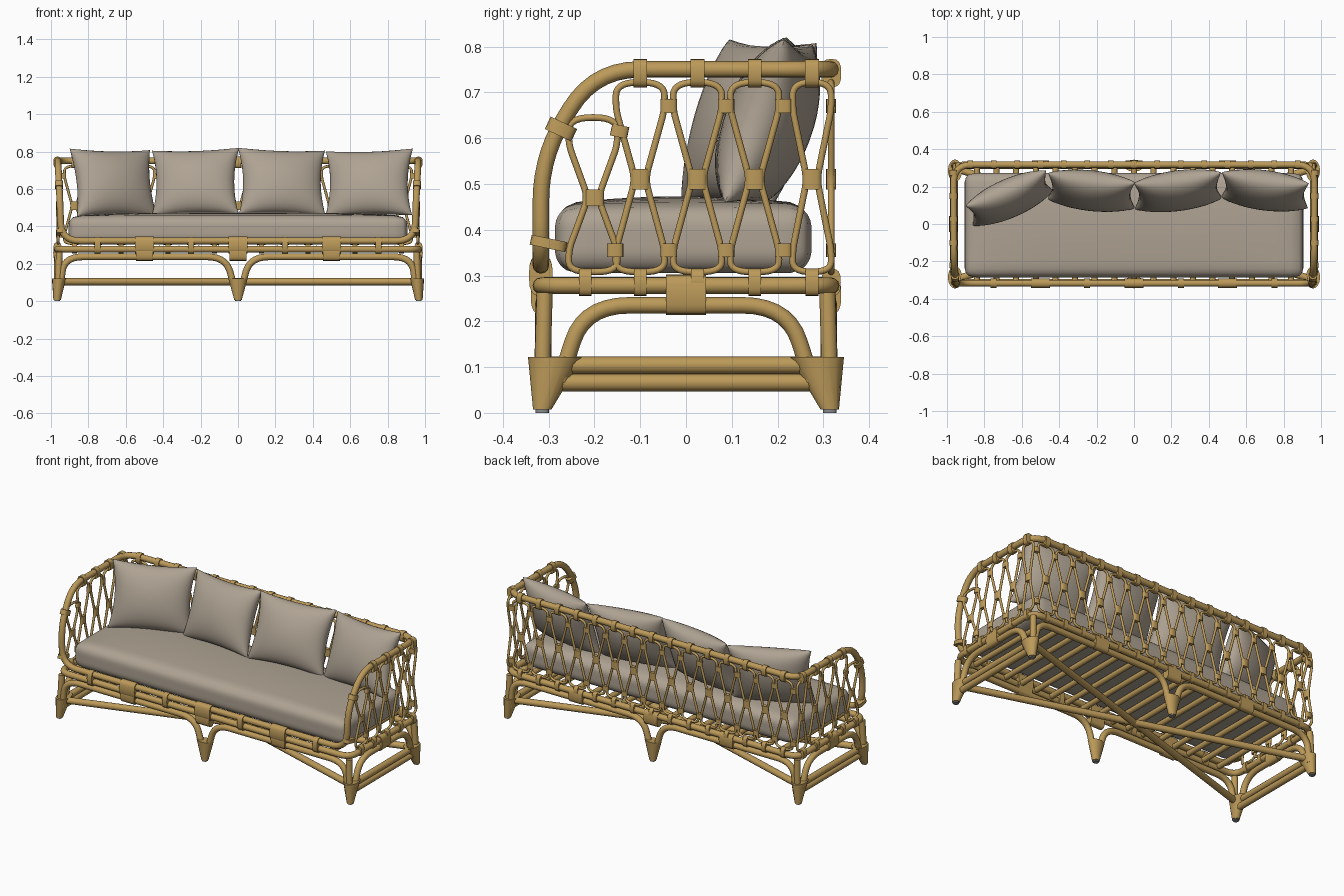
import bpy, bmesh, math
from mathutils import Vector, Matrix

if "Cube" in bpy.data.objects:
    bpy.data.objects.remove(bpy.data.objects["Cube"])


def material(name, rgb):
    m = bpy.data.materials.new(name)
    m.use_nodes = True
    m.diffuse_color = (*rgb, 1)
    m.node_tree.nodes["Principled BSDF"].inputs["Base Color"].default_value = (*rgb, 1)
    return m


CANE = material("rattan tan", (0.505, 0.325, 0.102))
FABRIC = material("linen grey", (0.425, 0.365, 0.292))
GLIDE = material("glide grey", (0.25, 0.25, 0.25))
parts = []
SIDES = (-1, 1)


def fillet(pts, trims, closed=False):
    """Round the corners of a polyline; trims repeat along the points."""
    pts = [Vector(p) for p in pts]
    n, out = len(pts), []
    for i, p in enumerate(pts):
        if not closed and i in (0, n - 1):
            out.append(p)
            continue
        trim = trims[i % len(trims)]
        a, b = pts[i - 1] - p, pts[(i + 1) % n] - p
        a = p + a.normalized() * min(trim, a.length * 0.48)
        b = p + b.normalized() * min(trim, b.length * 0.48)
        for k in range(8):
            t = k / 7
            out.append(a * (1 - t) ** 2 + p * 2 * t * (1 - t) + b * t * t)
    return out


def tubes(name, paths, radius, closed=False):
    """One mesh holding a round cane along every path."""
    cu = bpy.data.curves.new(name, "CURVE")
    cu.dimensions = "3D"
    cu.bevel_depth, cu.bevel_resolution = radius, 4
    cu.use_fill_caps = True
    for path in paths:
        sp = cu.splines.new("POLY")
        sp.points.add(len(path) - 1)
        for q, p in zip(sp.points, path):
            q.co = (*p, 1)
        sp.use_cyclic_u = closed
    cu.materials.append(CANE)
    ob = bpy.data.objects.new(name, cu)
    bpy.context.collection.objects.link(ob)
    bpy.ops.object.select_all(action="DESELECT")
    ob.select_set(True)
    bpy.context.view_layer.objects.active = ob
    bpy.ops.object.convert(target="MESH")
    parts.append(bpy.context.object)


def finish(name, bm, mat):
    me = bpy.data.meshes.new(name)
    bmesh.ops.recalc_face_normals(bm, faces=bm.faces)
    bm.to_mesh(me)
    bm.free()
    me.materials.append(mat)
    ob = bpy.data.objects.new(name, me)
    bpy.context.collection.objects.link(ob)
    parts.append(ob)
    return ob


TURN = {"X": Matrix.Rotation(math.pi / 2, 4, "Y"),
        "Y": Matrix.Rotation(math.pi / 2, 4, "X"), "Z": Matrix()}


def wrap(bm, loc, axis, size, tilt=0):
    """Rounded binding with its length along the axis; size is the full extent."""
    m = (Matrix.Translation(loc) @ Matrix.Rotation(math.radians(tilt), 4, "X")
         @ Matrix.Diagonal((*size, 1)) @ TURN[axis])
    made = bmesh.ops.create_cone(bm, cap_ends=True, segments=16, radius1=1, radius2=1, depth=1)
    for v in made["verts"]:
        x, y, z = v.co
        x, y = (math.copysign(abs(c) ** .7, c) / 2 for c in (x, y))
        v.co = m @ Vector((x, y, z))


# Rails: base ring, and one continuous arm, back and front rail
X, Y = 0.965, 0.317
tubes("base_ring", [fillet([(-X, -Y, .278), (X, -Y, .278), (X, Y, .278), (-X, Y, .278)],
                           [.07], True)], .018, True)
half = [(.945, -Y, .322), (.953, -Y, .56), (.963, -.2, .75), (X, Y, .75)]
loop = half + [(-x, y, z) for x, y, z in reversed(half)]
tubes("arm_and_back_rail", [fillet(loop, [.1], True)], .018, True)


# Lattice of pinched cane loops
def cane_loop(c, top, mid, w=.053):
    right = [(w, top), (w, top - .06), (.011, mid), (w, .356), (w, .308)]
    ring = right + [(-s, z) for s, z in reversed(right)]
    return [(c + s, z) for s, z in ring]


STEP = 0.125
side_c = [-.1 + STEP * i for i in range(4)]
back_c = [STEP * i for i in range(-7, 8)]
LX = 0.962
paths = [[(c, Y, z) for c, z in cane_loop(b, .722, .51)] for b in back_c]
for s in SIDES:
    for c, top, mid, w in ([(-.203, .645, .47, .053)]
                           + [(c, .722, .51, .053 if c < .2 else .042) for c in side_c]):
        paths.append([(s * LX, y, z) for y, z in cane_loop(c, top, mid, w)])
LOOP_TRIMS = [.05, .02, .025, .02, .045, .045, .02, .025, .02, .05]
tubes("lattice_canes", [fillet(p, LOOP_TRIMS, True) for p in paths], .0072, True)

# Bindings on the lattice and rails
bm = bmesh.new()
for c in back_c:
    wrap(bm, (c, Y, .742), "X", (.03, .044, .062))
    wrap(bm, (c, Y, .285), "X", (.026, .042, .06))
    wrap(bm, (c, Y, .51), "Z", (.04, .022, .045))
for i in range(-8, 8):
    for z in (.67, .355):
        wrap(bm, (STEP * (i + .5), Y, z), "Z", (.036, .022, .03))
for s in SIDES:
    for c in side_c:
        wrap(bm, (s * X, c, .742), "Y", (.044, .03, .062))
        wrap(bm, (s * LX, c, .51), "Z", (.022, .04, .045))
    for c in side_c[:-1]:
        for z in (.67, .355):
            wrap(bm, (s * LX, c + STEP / 2, z), "Z", (.022, .036, .03))
    for c in [-.22] + side_c:
        wrap(bm, (s * X, c, .285), "Y", (.042, .028, .06))
    wrap(bm, (s * LX, -.2, .47), "Z", (.022, .042, .036))
    wrap(bm, (s * LX, -.155, .355), "Z", (.022, .036, .03))
    wrap(bm, (s * LX, -.145, .615), "Z", (.022, .038, .026), -12)
    wrap(bm, (s * .957, -.273, .62), "Z", (.044, .064, .03), -25)
    wrap(bm, (s * .95, -.3, .37), "Z", (.044, .08, .022), -12)
    wrap(bm, (s * X, 0, .258), "Y", (.046, .088, .088))
    for x in (.25, .75):
        wrap(bm, (s * x, -Y, .299), "X", (.032, .052, .088))
for x in (-.5, 0, .5):
    wrap(bm, (x, -Y, .3), "X", (.1, .052, .09))
    for t in SIDES:
        wrap(bm, (x, t * Y, .258), "X", (.09, .044, .084))
finish("bindings", bm, CANE)

# Base: posts, arches and stretchers
tubes("corner_posts", [[(s * .963, t * .315, .05), (s * .955, t * .309, .262)]
                       for s in SIDES for t in SIDES], .018)
arches = []
for s in SIDES:
    arches.append(fillet([(s * X, -.275, .07), (s * X, -.222, .235),
                          (s * X, .222, .235), (s * X, .275, .07)], [.1]))
    for t in SIDES:
        arches.append(fillet([(s * .95, t * .312, .07), (s * .93, t * .312, .237),
                              (s * .065, t * .312, .237), (s * .018, t * .312, .07)], [.1]))
tubes("base_arches", arches, .018)
tubes("end_stretchers", [[(s * .96, -.29, z), (s * .96, .29, z)]
                         for s in SIDES for z in (.066, .104)], .019)
tubes("diagonal_stretchers", [[(-.95, -.295 * s, .104), (.95, .295 * s, .104)]
                              for s in SIDES], .019)
tubes("seat_slats", [[(.105 * i, -.31, .281), (.105 * i, .31, .281)] for i in range(-8, 9)], .016)

# Tapered bound feet with glides
feet, glides = bmesh.new(), bmesh.new()
for s in (-1, 0, 1):
    for t in SIDES:
        base = Vector((s * .967, t * .314, 0))
        top = Vector((s * .957, t * (.285 if s else .312), .122))
        rx, ry = (.038, .06) if s else (.052, .032)
        made = bmesh.ops.create_cone(feet, cap_ends=True, segments=16, radius1=1,
                                     radius2=1, depth=2)["verts"]
        for v in made:
            x, y, z = v.co
            if z > 0:
                v.co = top + Vector((x * rx, y * ry, 0))
            else:
                v.co = base + Vector((x * .02, y * .02, .007))
        wrap(glides, base + Vector((0, 0, .005)), "Z", (.03, .03, .01))
finish("tapered_feet", feet, CANE)
finish("foot_glides", glides, GLIDE)

# Seat cushion: rounded slab with a slightly domed top
bm = bmesh.new()
bmesh.ops.create_cube(bm, size=2)
bmesh.ops.subdivide_edges(bm, edges=bm.edges[:], cuts=15, use_grid_fill=True)
extent, soft = (.905, .28, .075), .05
for v in bm.verts:
    u, w, h = (math.sin(c * math.pi / 2) for c in v.co)
    p = Vector((u * extent[0], w * extent[1], h * extent[2]))
    core = Vector([max(soft - e, min(e - soft, c)) for c, e in zip(p, extent)])
    p = core + (p - core).normalized() * soft
    dome = .018 * (1 - u ** 4) * (1 - w * w) if h > .99 else 0
    v.co = p + Vector((0, -.006, .38 + dome))
finish("seat_cushion", bm, FABRIC)


# Throw pillows with pinched edges and pointed corners
def pillow(name, loc, yaw, tilt, roll):
    bm = bmesh.new()
    for side in SIDES:
        grid = bmesh.ops.create_grid(bm, x_segments=20, y_segments=20, size=1)["verts"]
        for v in grid:
            u, w = math.sin(v.co.x * math.pi / 2), math.sin(v.co.y * math.pi / 2)
            puff = max(0, (1 - u * u) * (1 - w * w)) ** .45
            v.co = (u * .235 * (1 - .11 * (1 - w * w)), side * .093 * puff,
                    w * .19 * (1 - .08 * (1 - u * u)))
    bmesh.ops.remove_doubles(bm, verts=bm.verts, dist=.0005)
    ob = finish(name, bm, FABRIC)
    turn = (Matrix.Rotation(math.radians(yaw), 4, "Z") @ Matrix.Rotation(math.radians(-tilt), 4, "X")
            @ Matrix.Rotation(math.radians(roll), 4, "Y"))
    ob.matrix_world = Matrix.Translation(loc) @ turn


pillow("pillow_far_right", (-.666, .138, .63), 24, 17, 1)
pillow("pillow_mid_right", (-.228, .178, .635), -7, 21, -2)
pillow("pillow_mid_left", (.235, .178, .635), 8, 21, 2)
pillow("pillow_far_left", (.7, .18, .63), -8, 20, -2)

# Smooth shading with crisp edges
bpy.ops.object.select_all(action="DESELECT")
for ob in parts:
    ob.select_set(True)
bpy.context.view_layer.objects.active = parts[0]
bpy.ops.object.shade_smooth_by_angle(angle=math.radians(40))
